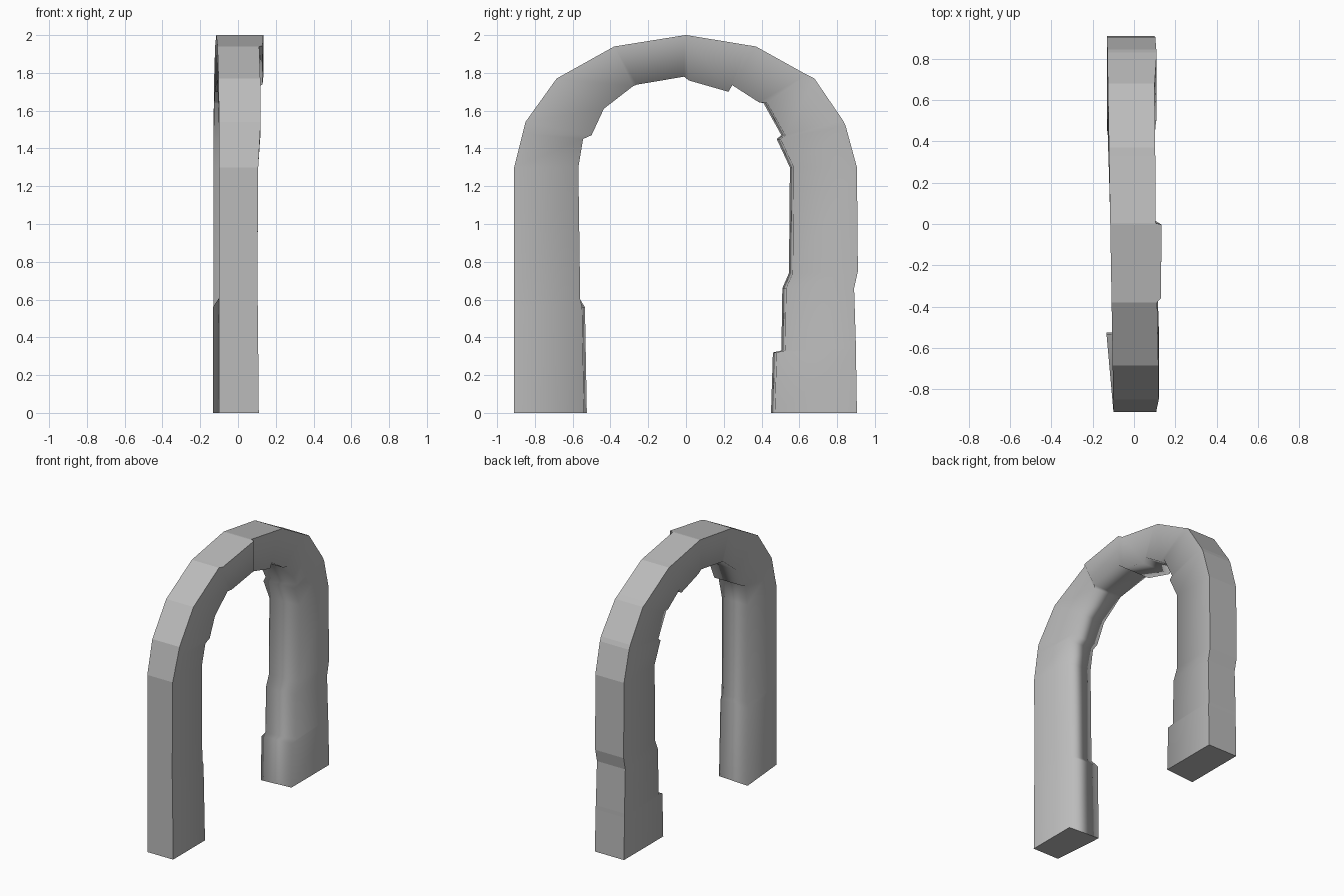
import bpy
import bmesh

# Remove the default cube only
cube = bpy.data.objects.get("Cube")
if cube:
    bpy.data.objects.remove(cube, do_unlink=True)

# Plain stone grey
stone = bpy.data.materials.new("stone_grey")
stone.use_nodes = True
grey = (0.5, 0.5, 0.5, 1.0)
stone.diffuse_color = grey
stone.node_tree.nodes["Principled BSDF"].inputs["Base Color"].default_value = grey

# Cross-sections along the arch, from the front foot over to the back foot:
# outer y, outer z, inner y, inner z, width of the left side
sections = [
    (-.91, 0, -.54, 0, .11),
    (-.91, .56, -.55, .56, .105),
    (-.91, .61, -.56, .6, .102),
    (-.91, 1.3, -.57, 1.3, .107),
    (-.865, 1.48, -.545, 1.45, .117),
    (-.85, 1.54, -.5, 1.47, .12),
    (-.685, 1.77, -.435, 1.61, .118),
    (-.38, 1.94, -.28, 1.73, .112),
    (-.36, 1.943, -.26, 1.738, .13),
    (-.004, 2, -.01, 1.78, .134),
    (.004, 2, .015, 1.76, .105),
    (.33, 1.946, .225, 1.7, .103),
    (.37, 1.94, .245, 1.735, .102),
    (.64, 1.79, .385, 1.645, .1),
    (.68, 1.77, .43, 1.64, .1),
    (.83, 1.55, .525, 1.47, .11),
    (.845, 1.52, .5, 1.45, .108),
    (.905, 1.3, .57, 1.3, .103),
    (.91, .75, .565, .74, .1),
    (.89, .66, .53, .66, .1),
    (.9, .34, .525, .33, .102),
    (.9, .31, .48, .32, .105),
    (.905, 0, .47, 0, .105),
]


def right_side(y):
    """The right side leans outwards towards the back."""
    return -.115 - .017 * y


def section_ring(bm, oy, oz, iy, iz, left):
    """Four corners: outer right, outer left, inner left, inner right."""
    right = right_side(oy)
    inner_right, skew = right, 0
    if oy < 0 and oz < .6:          # swollen front foot
        inner_right, skew = -.133, .015
    elif iy > .4:                   # back leg is cut slightly askew
        skew = -.02
    corners = [(right, oy, oz), (left, oy, oz),
               (left, iy, iz), (inner_right, iy + skew, iz)]
    return [bm.verts.new(c) for c in corners]


# Bridge the sections into a closed block
bm = bmesh.new()
rings = [section_ring(bm, *s) for s in sections]
outer_faces = []
for a, b in zip(rings, rings[1:]):
    for i in range(4):
        j = (i + 1) % 4
        face = bm.faces.new((a[i], a[j], b[j], b[i]))
        face.smooth = True
        if i == 0:
            outer_faces.append(face)
caps = [bm.faces.new(rings[0]), bm.faces.new(rings[-1])]
bmesh.ops.recalc_face_normals(bm, faces=bm.faces[:])

# Crisp outer band and feet, softly worn inner side
for face in outer_faces + caps:
    face.smooth = False
    for edge in face.edges:
        edge.smooth = False

mesh = bpy.data.meshes.new("stone_arch")
bm.to_mesh(mesh)
bm.free()
mesh.materials.append(stone)
arch = bpy.data.objects.new("stone_arch", mesh)
bpy.context.collection.objects.link(arch)

# Large side faces keep their flat look
weighted = arch.modifiers.new("weighted_normals", "WEIGHTED_NORMAL")
weighted.keep_sharp = True
